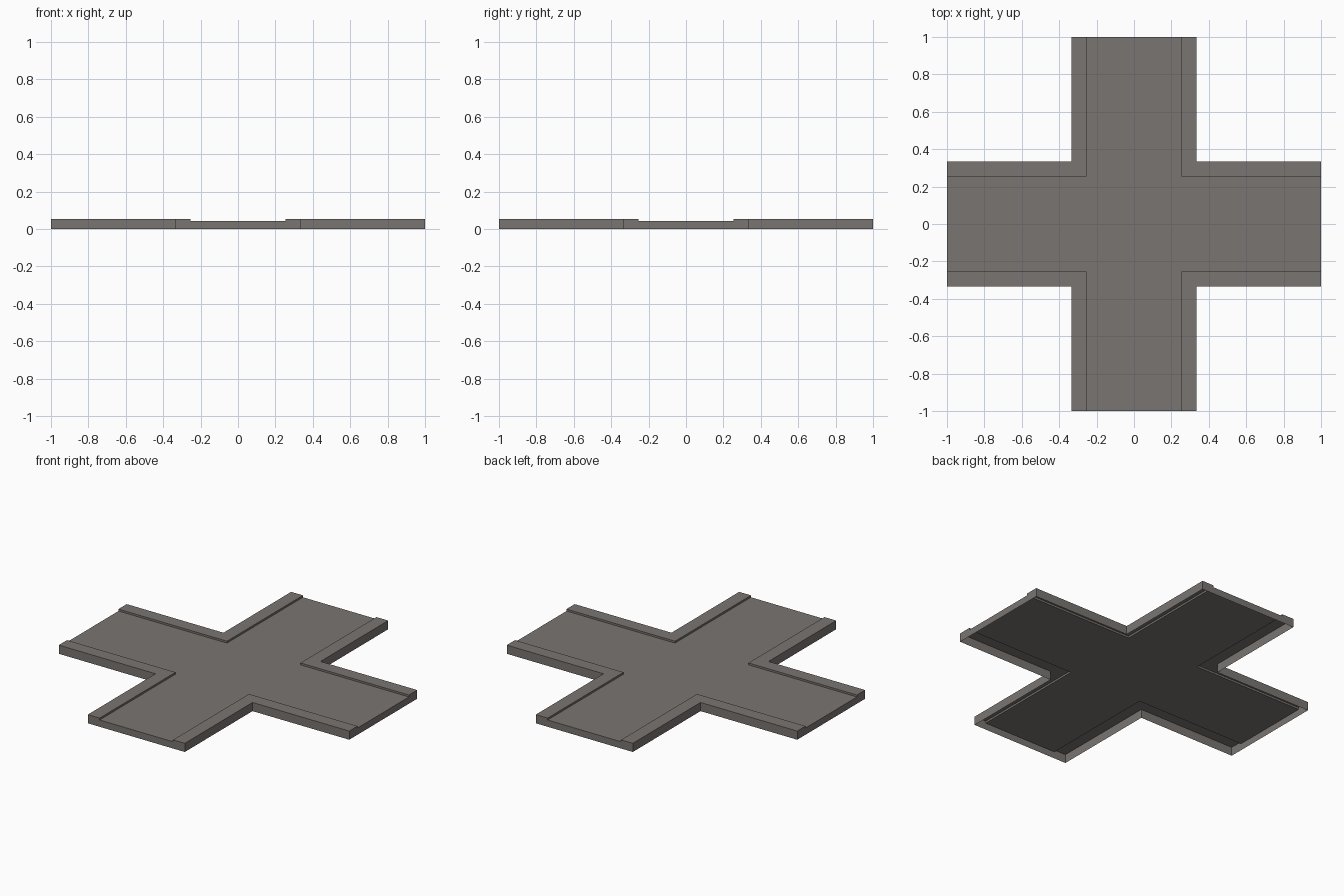
import bpy, bmesh

if "Cube" in bpy.data.objects:
    bpy.data.objects.remove(bpy.data.objects["Cube"])

ROAD, EDGE = 0.253, 0.334       # half widths of the road and of the whole arm
Z_ROAD, Z_KERB = 0.042, 0.054   # surface heights

mat = bpy.data.materials.new("warm grey asphalt")
mat.diffuse_color = (0.195, 0.176, 0.165, 1)
mat.use_nodes = True
mat.node_tree.nodes["Principled BSDF"].inputs["Base Color"].default_value = mat.diffuse_color


def rotate(p, turns):
    x, y = p
    for _ in range(turns):
        x, y = -y, x
    return x, y


def add_slab(bm, outline, top, bottoms):
    """Top face on a counter-clockwise outline, plus a wall below each edge
    down to the given height (None leaves the edge without a wall)."""
    ring = [bm.verts.new((x, y, top)) for x, y in outline]
    bm.faces.new(ring)
    n = len(ring)
    for i, low in enumerate(bottoms):
        if low is None:
            continue
        a, b = ring[i], ring[(i + 1) % n]
        c = bm.verts.new((b.co.x, b.co.y, low))
        d = bm.verts.new((a.co.x, a.co.y, low))
        bm.faces.new((a, d, c, b))


def finish(bm, name):
    bmesh.ops.remove_doubles(bm, verts=bm.verts, dist=1e-5)
    mesh = bpy.data.meshes.new(name)
    bm.to_mesh(mesh)
    bm.free()
    mesh.materials.append(mat)
    bpy.context.collection.objects.link(bpy.data.objects.new(name, mesh))


# Cross-shaped road surface, open below, with walls only at the arm ends
bm = bmesh.new()
arm = [(1, -ROAD), (1, ROAD), (ROAD, ROAD)]
add_slab(bm, [rotate(p, k) for k in range(4) for p in arm], Z_ROAD,
         [0, None, None] * 4)
finish(bm, "road_surface")

# Four L-shaped raised pavements, open below, one in each corner
corner = [(-1, ROAD), (-ROAD, ROAD), (-ROAD, 1),
          (-EDGE, 1), (-EDGE, EDGE), (-1, EDGE)]
for k in range(4):
    bm = bmesh.new()
    add_slab(bm, [rotate(p, k) for p in corner], Z_KERB,
             [Z_ROAD, Z_ROAD, 0, 0, 0, 0])
    finish(bm, f"corner_pavement_{k + 1}")
